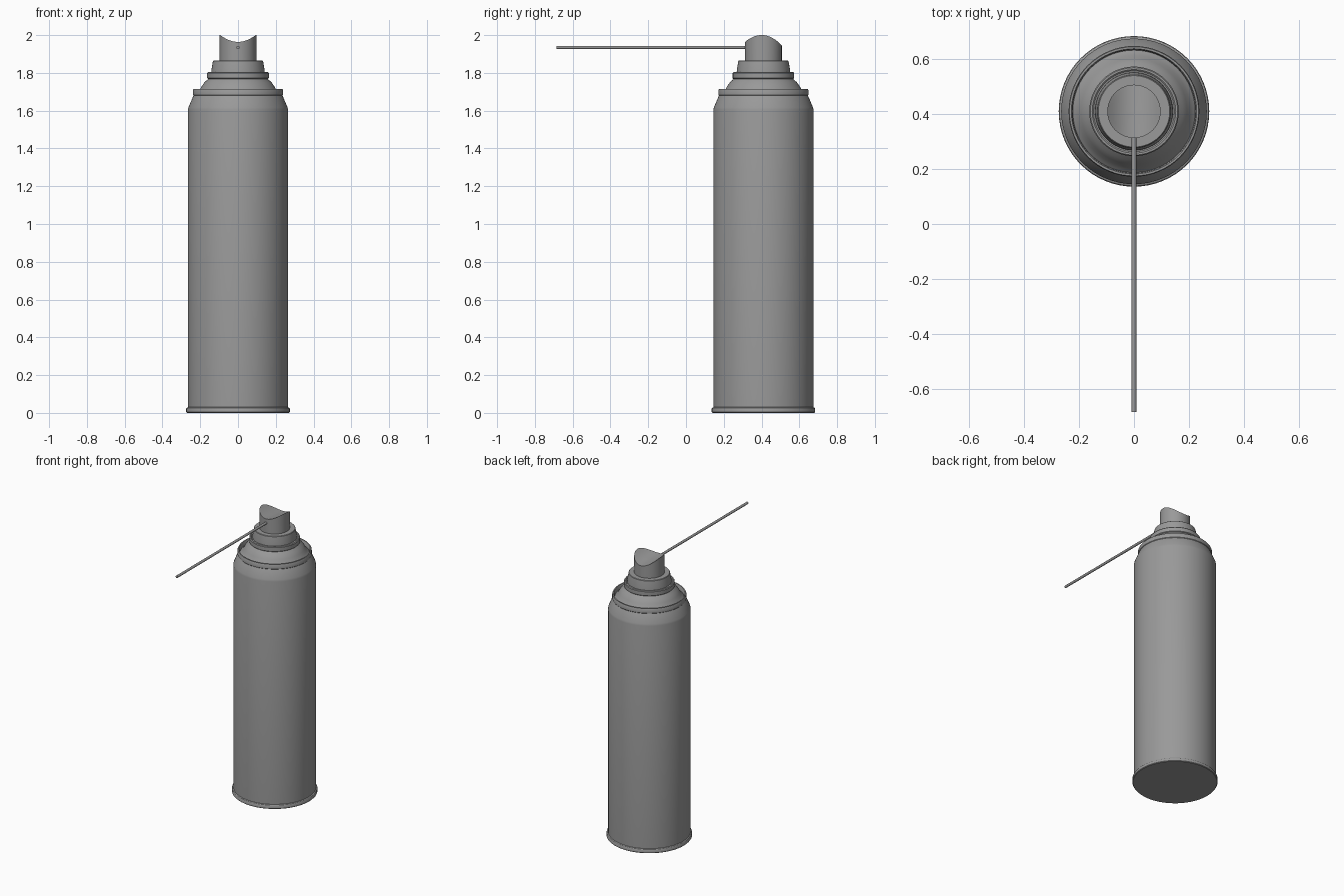
import bpy
import bmesh
from math import cos, sin, pi, radians
from mathutils import Matrix

CENTRE_Y = 0.41
SEGMENTS = 64

if "Cube" in bpy.data.objects:
    bpy.data.objects.remove(bpy.data.objects["Cube"], do_unlink=True)

grey = bpy.data.materials.new("plain grey")
grey.use_nodes = True
grey.diffuse_color = (0.32, 0.32, 0.32, 1)
grey.node_tree.nodes["Principled BSDF"].inputs["Base Color"].default_value = grey.diffuse_color


def finish(bm, name, location):
    """Turn a bmesh into a smooth-shaded object."""
    bmesh.ops.recalc_face_normals(bm, faces=bm.faces)
    mesh = bpy.data.meshes.new(name)
    bm.to_mesh(mesh)
    bm.free()
    mesh.materials.append(grey)
    obj = bpy.data.objects.new(name, mesh)
    obj.location = location
    bpy.context.collection.objects.link(obj)
    bpy.ops.object.select_all(action='DESELECT')
    obj.select_set(True)
    bpy.context.view_layer.objects.active = obj
    bpy.ops.object.shade_smooth_by_angle(angle=radians(32))
    return obj


def lathe(name, profile, height=None):
    """Revolve (radius, z) points; height(x, y) reshapes the top rings."""
    bm = bmesh.new()
    rings = []
    for r, z in profile:
        count = SEGMENTS if r > 0 else 1
        rings.append([bm.verts.new((r * cos(2 * pi * i / SEGMENTS),
                                    r * sin(2 * pi * i / SEGMENTS), z))
                      for i in range(count)])
    for a, b in zip(rings, rings[1:]):
        for i in range(SEGMENTS):
            j = (i + 1) % SEGMENTS
            corners = [a[i % len(a)], a[j % len(a)], b[j % len(b)], b[i % len(b)]]
            bm.faces.new(list(dict.fromkeys(corners)))
    if height:
        top = max(z for _, z in profile)
        for v in bm.verts:
            if v.co.z > top - 0.001:
                v.co.z = height(v.co.x, v.co.y)
    return finish(bm, name, (0, CENTRE_Y, 0))


# Can body with its rolled bottom rim and tapered shoulder
lathe("can_body", [(0, 0), (0.27, 0), (0.274, 0.004), (0.274, 0.022), (0.271, 0.027),
                   (0.265, 0.03), (0.265, 1.605), (0.262, 1.618), (0.238, 1.675),
                   (0.232, 1.685), (0, 1.685)])

# Rolled rim around the shoulder
lathe("shoulder_rim", [(0.222, 1.68), (0.234, 1.678), (0.238, 1.683), (0.238, 1.709),
                       (0.235, 1.714), (0.228, 1.714), (0.225, 1.709), (0.222, 1.68)])

# Domed top of the can
lathe("dome", [(0.224, 1.685), (0.216, 1.693), (0.204, 1.707), (0.193, 1.728),
               (0.178, 1.749), (0.158, 1.768), (0, 1.768)])

# Collar around the valve
lathe("valve_collar", [(0, 1.767), (0.158, 1.767), (0.163, 1.772), (0.163, 1.799),
                       (0.159, 1.804), (0.152, 1.804), (0.147, 1.8), (0, 1.8)])

# Tapered base under the spray button
lathe("button_base", [(0, 1.795), (0.142, 1.795), (0.141, 1.815), (0.133, 1.862),
                      (0.13, 1.865), (0, 1.865)])

# Spray button with a saddle-shaped finger rest
R = 0.097
button_profile = [(0, 1.86), (R, 1.86)] + [(R * k / 6, 2.0) for k in range(6, -1, -1)]
lathe("spray_button", button_profile,
      lambda x, y: 1.955 + 0.045 * (x / R) ** 2 - 0.009 * y / R)

# Thin straw pointing forward from the button
bm = bmesh.new()
bmesh.ops.create_cone(bm, cap_ends=True, segments=16, radius1=0.0085, radius2=0.0085,
                      depth=1.03, matrix=Matrix.Rotation(pi / 2, 4, 'X'))
finish(bm, "straw", (0, -0.17, 1.935))
